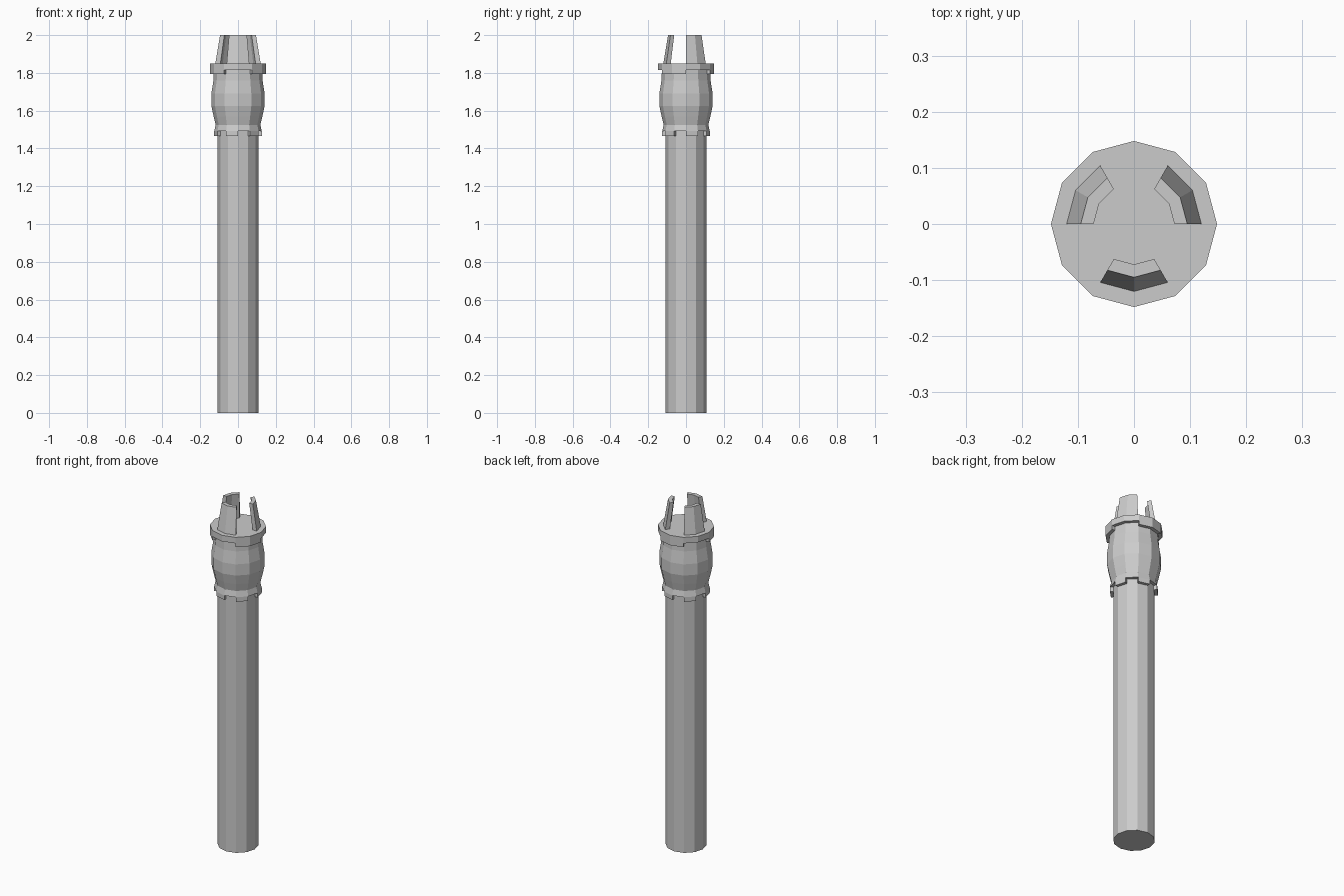
import bpy, bmesh
from math import sin, cos, pi

if "Cube" in bpy.data.objects:
    bpy.data.objects.remove(bpy.data.objects["Cube"])

N = 12  # sides all round


def sweep(profile, start=0, count=N):
    """Revolve a closed (radius, z) profile through `count` of N segments."""
    bm = bmesh.new()
    full = count == N
    rings = []
    for i in range(count if full else count + 1):
        a = (start + i) * 2 * pi / N
        rings.append([bm.verts.new((r * cos(a), r * sin(a), z)) for r, z in profile])
    n = len(profile)
    for i in range(count):
        a, b = rings[i], rings[(i + 1) % len(rings)]
        for j in range(n):
            k = (j + 1) % n
            if profile[j][0] == 0 and profile[k][0] == 0:
                continue
            bm.faces.new((a[j], b[j], b[k], a[k]))
    if not full:
        bm.faces.new(rings[0])
        bm.faces.new(rings[-1])
    bmesh.ops.remove_doubles(bm, verts=bm.verts, dist=1e-5)
    bmesh.ops.recalc_face_normals(bm, faces=bm.faces)
    return bm


def drop_teeth(bm, z, segments, depth):
    """Extrude the underside faces at height z down in the given segments."""
    def segment(f):
        c = f.calc_center_median()
        from math import atan2
        return int((atan2(c.y, c.x) % (2 * pi)) / (2 * pi / N))
    faces = [f for f in bm.faces
             if all(abs(v.co.z - z) < 1e-4 for v in f.verts) and segment(f) in segments]
    new = bmesh.ops.extrude_face_region(bm, geom=faces)["geom"]
    verts = [g for g in new if isinstance(g, bmesh.types.BMVert)]
    bmesh.ops.translate(bm, verts=verts, vec=(0, 0, -depth))
    old = [f for f in faces if f.is_valid]
    if old:
        bmesh.ops.delete(bm, geom=old, context='FACES_ONLY')
    bmesh.ops.recalc_face_normals(bm, faces=bm.faces)


def finish(name, bm):
    mesh = bpy.data.meshes.new(name)
    bm.to_mesh(mesh)
    bm.free()
    bpy.context.collection.objects.link(bpy.data.objects.new(name, mesh))


# Long handle
bpy.ops.mesh.primitive_cylinder_add(vertices=N, radius=0.108, depth=1.5,
                                    location=(0, 0, 0.75), rotation=(0, 0, pi / 2))
bpy.context.object.name = "handle"

# Bulging head with alternating teeth around its lower edge
head = sweep([(0.106, 1.492), (0.126, 1.492), (0.118, 1.525), (0.129, 1.57),
              (0.141, 1.625), (0.141, 1.69), (0.13, 1.76), (0.127, 1.83), (0.106, 1.83)])
drop_teeth(head, 1.492, {0, 2, 4, 6, 8, 10}, 0.026)
finish("head", head)

# Top flange with three deeper sections between the prongs
flange = sweep([(0, 1.85), (0.148, 1.85), (0.148, 1.815), (0.12, 1.815), (0, 1.815)])
drop_teeth(flange, 1.815, {2, 3, 6, 7, 10, 11}, 0.022)
finish("flange", flange)

# Three prongs leaning inward
for i, start in enumerate((0, 4, 8)):
    finish(f"prong_{i + 1}", sweep([(0.121, 1.845), (0.095, 2.0), (0.072, 2.0), (0.094, 1.845)],
                                   start, 2))
